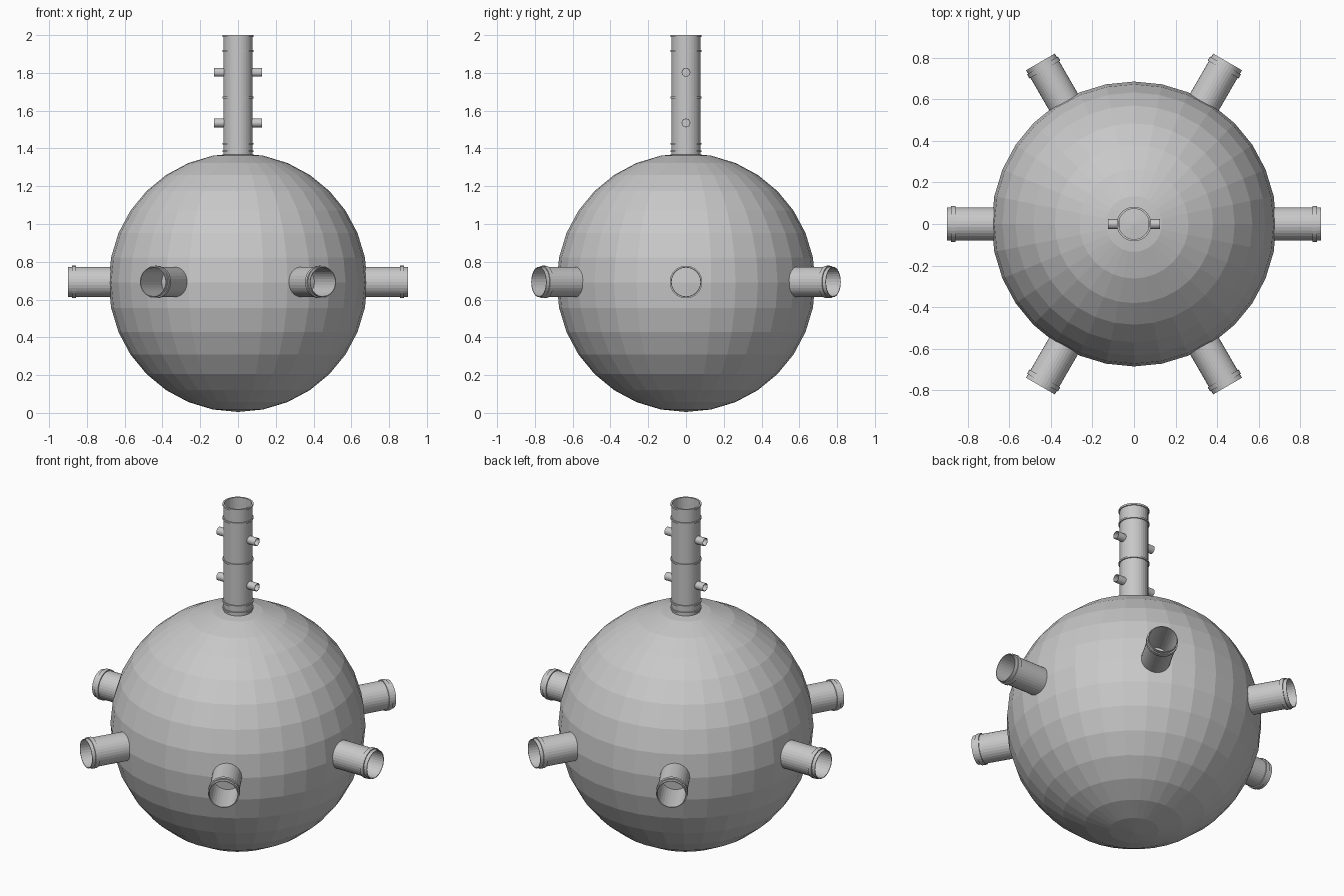
import bpy
import math
from mathutils import Matrix, Vector

cube = bpy.data.objects.get("Cube")
if cube:
    bpy.data.objects.remove(cube, do_unlink=True)

import bmesh

# One plain grey metal
grey = bpy.data.materials.new("plain_grey")
grey.diffuse_color = (0.58, 0.58, 0.58, 1)
grey.use_nodes = True
grey.node_tree.nodes["Principled BSDF"].inputs["Base Color"].default_value = (0.58, 0.58, 0.58, 1)

CENTRE = 0.69
RADIUS = 0.685


def finish(name, bm):
    bmesh.ops.recalc_face_normals(bm, faces=bm.faces)
    mesh = bpy.data.meshes.new(name)
    bm.to_mesh(mesh)
    bm.free()
    mesh.materials.append(grey)
    obj = bpy.data.objects.new(name, mesh)
    bpy.context.collection.objects.link(obj)
    return obj


def ring_tube(name, origin, direction, start, end, outer, inner, sides=32):
    """Open tube with a wall, lying along a direction from an origin."""
    bm = bmesh.new()
    turn = Vector(direction).to_track_quat("Z", "Y").to_matrix().to_4x4()
    place = Matrix.Translation(origin) @ turn
    loops = []
    for radius, height in ((outer, start), (outer, end), (inner, end), (inner, start)):
        loops.append([bm.verts.new(place @ Vector((
            radius * math.cos(math.tau * i / sides),
            radius * math.sin(math.tau * i / sides), height))) for i in range(sides)])
    for k in range(4):
        a, b = loops[k], loops[(k + 1) % 4]
        for i in range(sides):
            j = (i + 1) % sides
            bm.faces.new((a[i], a[j], b[j], b[i]))
    return finish(name, bm)


# Faceted spherical vessel
bm = bmesh.new()
bmesh.ops.create_uvsphere(bm, u_segments=32, v_segments=16, radius=RADIUS,
                          matrix=Matrix.Translation((0, 0, CENTRE)))
finish("vessel", bm)

# Six open side ports, each with a collar near the mouth
for n in range(6):
    angle = math.tau * n / 6
    out = (math.cos(angle), math.sin(angle), 0)
    hub = (0, 0, CENTRE + 0.003)
    ring_tube(f"port_{n + 1}", hub, out, 0.66, 0.9, 0.08, 0.076)
    ring_tube(f"port_collar_{n + 1}", hub, out, 0.858, 0.88, 0.086, 0.079)

# Open neck on top, with thin bands
up = (0, 0, 1)
ring_tube("neck", (0, 0, 0), up, 1.36, 2.0, 0.077, 0.073)
for n, z in enumerate((1.385, 1.425, 1.67, 1.915, 1.995)):
    ring_tube(f"neck_band_{n + 1}", (0, 0, z), up, -0.005, 0.005, 0.083, 0.076)

# Small paired nozzles on the neck
for level, z in (("lower", 1.535), ("upper", 1.803)):
    for side, x in (("left", 1), ("right", -1)):
        ring_tube(f"{level}_{side}_nozzle", (0, 0, z), (x, 0, 0),
                  0.07, 0.126, 0.023, 0.02, sides=24)
